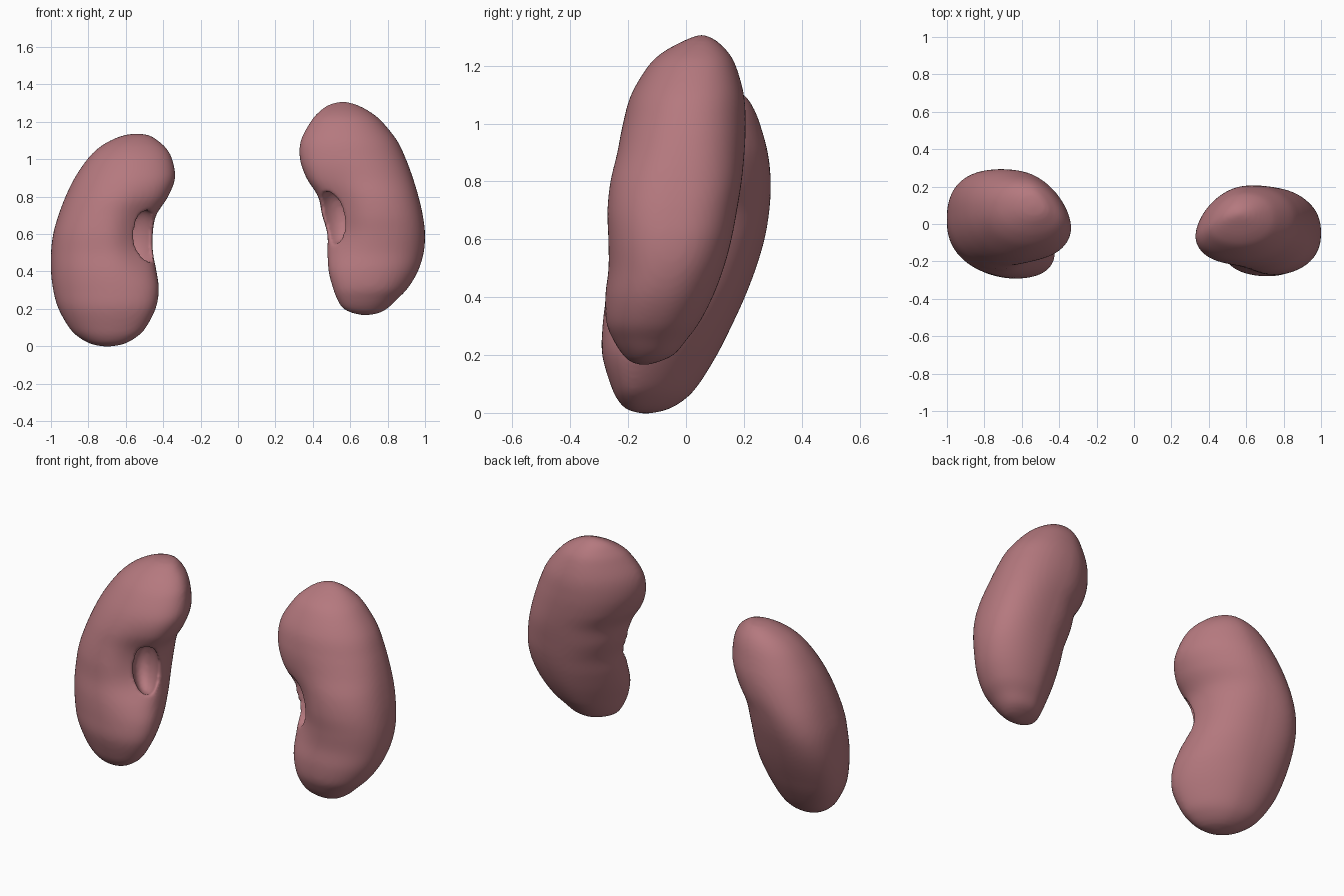
import bpy, bmesh, math
from mathutils import Vector

if "Cube" in bpy.data.objects:
    bpy.data.objects.remove(bpy.data.objects["Cube"])

SIDES, STEPS = 64, 8

# one row per height: z, x min, x max, y min, y max
RIGHT = [
    (-0.004, -0.70, -0.70, -0.14, -0.14), (0.010, -0.78, -0.615, -0.20, -0.07),
    (0.043, -0.845, -0.55, -0.235, -0.01), (0.095, -0.90, -0.495, -0.26, 0.04),
    (0.20, -0.96, -0.44, -0.29, 0.105), (0.30, -0.988, -0.422, -0.29, 0.155),
    (0.40, -1.00, -0.432, -0.28, 0.20), (0.50, -1.00, -0.45, -0.26, 0.238),
    (0.60, -0.988, -0.452, -0.25, 0.268), (0.70, -0.96, -0.435, -0.235, 0.286),
    (0.80, -0.922, -0.373, -0.22, 0.292), (0.90, -0.873, -0.336, -0.185, 0.282),
    (1.00, -0.805, -0.352, -0.125, 0.255), (1.06, -0.745, -0.385, -0.07, 0.23),
    (1.10, -0.68, -0.43, -0.015, 0.20), (1.127, -0.61, -0.475, 0.04, 0.16),
    (1.137, -0.54, -0.54, 0.10, 0.10)]
LEFT = [
    (0.164, 0.68, 0.68, -0.145, -0.145), (0.176, 0.615, 0.75, -0.19, -0.095),
    (0.203, 0.56, 0.80, -0.22, -0.04), (0.25, 0.53, 0.85, -0.25, 0.00),
    (0.31, 0.507, 0.908, -0.275, 0.045), (0.40, 0.483, 0.962, -0.28, 0.092),
    (0.50, 0.475, 0.993, -0.27, 0.13), (0.60, 0.472, 1.00, -0.272, 0.157),
    (0.70, 0.445, 0.988, -0.277, 0.176), (0.80, 0.425, 0.965, -0.267, 0.192),
    (0.90, 0.365, 0.935, -0.243, 0.202), (1.00, 0.331, 0.898, -0.22, 0.206),
    (1.10, 0.336, 0.85, -0.19, 0.20), (1.20, 0.388, 0.77, -0.13, 0.172),
    (1.25, 0.43, 0.71, -0.075, 0.143), (1.29, 0.485, 0.635, 0.0, 0.10),
    (1.31, 0.56, 0.56, 0.055, 0.055)]

mat = bpy.data.materials.new("kidney_tissue")
mat.diffuse_color = (0.46, 0.19, 0.21, 1)
mat.use_nodes = True
mat.node_tree.nodes["Principled BSDF"].inputs["Base Color"].default_value = mat.diffuse_color


def catmull(a, b, c, d, t):
    return [0.5 * (2 * q + (r - p) * t + (2 * p - 5 * q + 4 * r - s) * t * t
                   + (3 * q - p - 3 * r + s) * t ** 3) for p, q, r, s in zip(a, b, c, d)]


def refine(rows):
    out, n = [], len(rows)
    for i in range(n - 1):
        p = [rows[min(max(i + k, 0), n - 1)] for k in (-1, 0, 1, 2)]
        out += [catmull(*p, j / STEPS) for j in range(STEPS)]
    return out[1:]


def power(v, n):
    return math.copysign(abs(v) ** (2 / n), v)


def kidney(name, rows, side, tilt, bend, dent, cutter):
    """side: +1 when the inner edge faces +x; tilt and bend: (bottom, top)."""
    bm = bmesh.new()
    dent, dent_dir = Vector(dent), Vector((-0.3 * side, 0.95, 0))
    z0, z1 = rows[0][0], rows[-1][0]

    def vert(x, y, z):
        p = Vector((x, y, z))
        d = p - dent
        w = math.exp(-(d.x ** 2 + d.y ** 2) / 0.020 - d.z ** 2 / 0.035)
        return bm.verts.new(p + dent_dir * 0.07 * w)

    # body: egg-shaped rings, blunt outside, bent forward inside, full behind the hilum
    rings = []
    for z, xa, xb, ya, yb in refine(rows):
        f = (z - z0) / (z1 - z0)
        tl = tilt[0] + (tilt[1] - tilt[0]) * f
        bd = bend[0] + (bend[1] - bend[0]) * f
        mid = math.exp(-((f - 0.48) / 0.2) ** 2)
        ring = []
        for k in range(SIDES):
            a = math.tau * (k + 0.5) / SIDES
            inner, back = math.cos(a) * side > 0, math.sin(a) > 0
            if inner:
                n = 1.8 + (1.1 if back else 0.2) * mid
            else:
                n = 2.15 + 0.25 * mid
            c, s = power(math.cos(a), n), power(math.sin(a), n)
            y = tl * c + math.sqrt(1 - tl * tl) * s + (bd * c * c if inner else 0)
            ring.append(vert((xa + xb) / 2 + (xb - xa) / 2 * c,
                             (ya + yb) / 2 + (yb - ya) / 2 * y, z))
        rings.append(ring)
    for lo, hi in zip(rings, rings[1:]):
        for k in range(SIDES):
            m = (k + 1) % SIDES
            bm.faces.new((lo[k], lo[m], hi[m], hi[k]))
    # pole caps
    for ring, row, flip in ((rings[0], rows[0], True), (rings[-1], rows[-1], False)):
        tip = vert(row[1], row[3], row[0])
        for k in range(SIDES):
            a, b = ring[k], ring[(k + 1) % SIDES]
            bm.faces.new((b, a, tip) if flip else (a, b, tip))
    bmesh.ops.recalc_face_normals(bm, faces=bm.faces)
    me = bpy.data.meshes.new(name)
    bm.to_mesh(me)
    bm.free()
    ob = bpy.data.objects.new(name, me)
    bpy.context.collection.objects.link(ob)
    me.materials.append(mat)

    # hollow of the hilum
    loc, size, rot = cutter
    bpy.ops.mesh.primitive_uv_sphere_add(segments=32, ring_count=20, radius=1,
                                         location=loc, rotation=rot)
    cut = bpy.context.object
    cut.name = name + "_hollow_cutter"
    cut.scale = size
    cut.hide_render = True
    cut.hide_set(True)
    mod = ob.modifiers.new("hollow", 'BOOLEAN')
    mod.operation, mod.object, mod.solver = 'DIFFERENCE', cut, 'EXACT'

    # soften the lip
    mod = ob.modifiers.new("remesh", 'REMESH')
    mod.mode, mod.voxel_size, mod.use_smooth_shade = 'VOXEL', 0.012, True
    mod = ob.modifiers.new("smooth", 'SMOOTH')
    mod.factor, mod.iterations = 0.5, 5
    for p in me.polygons:
        p.use_smooth = True


kidney("right_kidney", RIGHT, 1, (-0.28, -0.08), (-0.2, -0.2), (-0.49, -0.24, 0.58),
       ((-0.515, -0.115, 0.585), (0.068, 0.12, 0.15), (0, 0, math.radians(48))))
kidney("left_kidney", LEFT, -1, (0.05, 0.05), (-0.32, -0.25), (0.50, -0.26, 0.68),
       ((0.51, -0.16, 0.69), (0.066, 0.11, 0.145), (0, math.radians(-8), math.radians(-42))))
